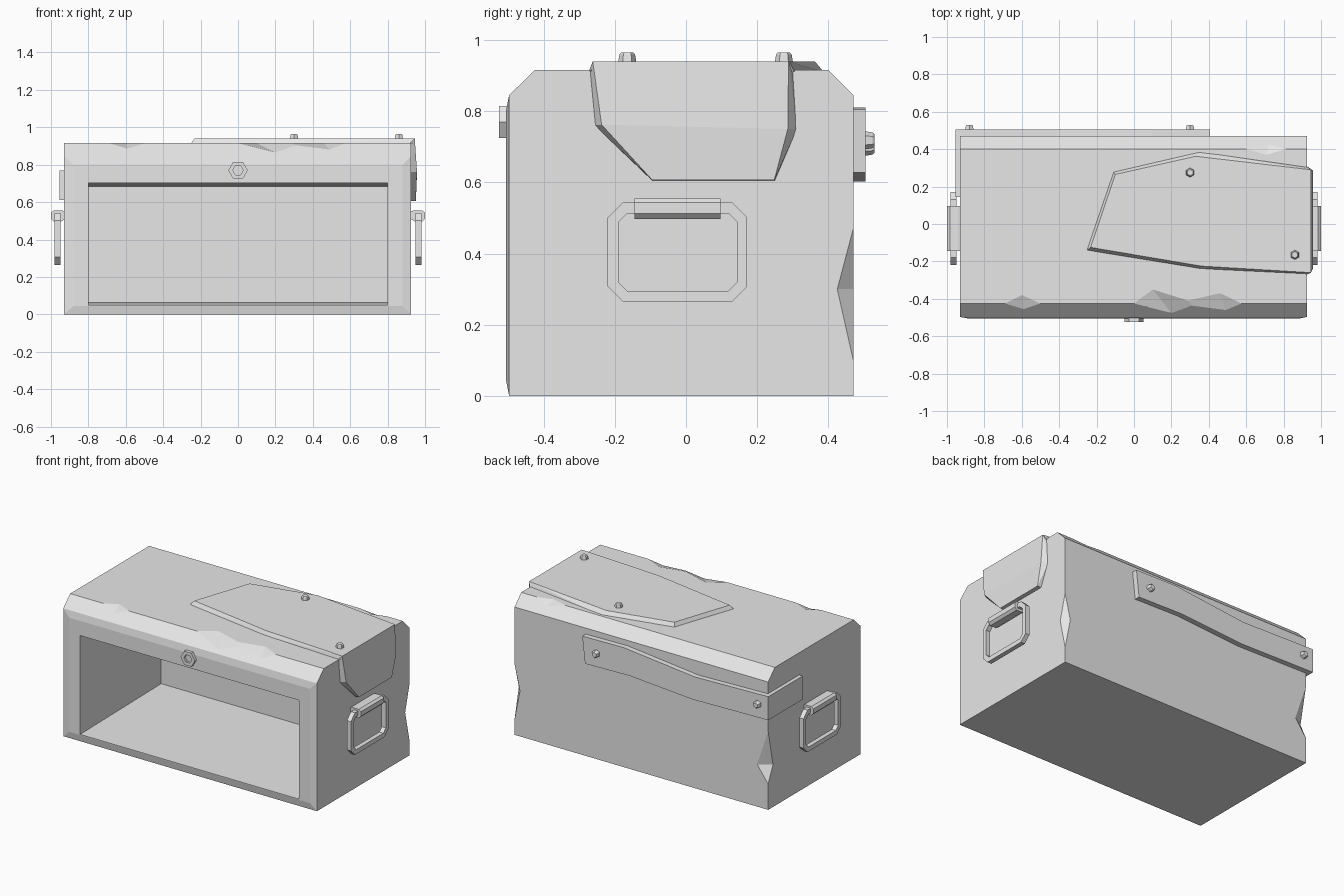
import bpy, bmesh, math
from mathutils import Vector

cube = bpy.data.objects.get("Cube")
if cube:
    bpy.data.objects.remove(cube, do_unlink=True)

GREY = (0.8, 0.8, 0.8, 1)
metal = bpy.data.materials.new("plain_grey")
metal.use_nodes = True
metal.diffuse_color = GREY
metal.node_tree.nodes["Principled BSDF"].inputs["Base Color"].default_value = GREY


def finish(name, bm):
    bmesh.ops.recalc_face_normals(bm, faces=bm.faces[:])
    mesh = bpy.data.meshes.new(name)
    bm.to_mesh(mesh)
    bm.free()
    mesh.materials.append(metal)
    obj = bpy.data.objects.new(name, mesh)
    bpy.context.collection.objects.link(obj)
    return obj


def hull(name, points):
    """Convex solid around the given points."""
    bm = bmesh.new()
    for p in points:
        bm.verts.new(p)
    res = bmesh.ops.convex_hull(bm, input=bm.verts[:])
    loose = [v for v in bm.verts if not v.link_faces]
    bmesh.ops.delete(bm, geom=loose, context='VERTS')
    bmesh.ops.dissolve_limit(bm, angle_limit=0.01, verts=bm.verts[:], edges=bm.edges[:])
    return finish(name, bm)


def loft(name, rings, cyclic=False):
    """Skin between matching rings, capped unless the rings close on themselves."""
    bm = bmesh.new()
    rows = [[bm.verts.new(p) for p in ring] for ring in rings]
    n = len(rows[0])
    pairs = list(zip(rows, rows[1:])) + ([(rows[-1], rows[0])] if cyclic else [])
    for a, b in pairs:
        for i in range(n):
            j = (i + 1) % n
            bm.faces.new((a[i], a[j], b[j], b[i]))
    if not cyclic:
        bm.faces.new(rows[0])
        bm.faces.new(rows[-1])
    return finish(name, bm)


def rect_y(x0, x1, z0, z1, y):
    return [(x0, y, z0), (x1, y, z0), (x1, y, z1), (x0, y, z1)]


def cut(target, cutter):
    mod = target.modifiers.new("cut", 'BOOLEAN')
    mod.operation = 'DIFFERENCE'
    mod.solver = 'EXACT'
    mod.object = cutter
    bpy.context.view_layer.objects.active = target
    with bpy.context.temp_override(object=target, active_object=target):
        bpy.ops.object.modifier_apply(modifier=mod.name)
    bpy.data.objects.remove(cutter, do_unlink=True)


# Case body: chamfered block with a slightly raised front
LEFT, RIGHT, BACK, FRONT = -0.93, 0.925, 0.47, -0.497
TOP, SHOULDER = 0.915, 0.845
profile = [(FRONT, 0), (BACK, 0), (BACK, SHOULDER), (0.4, TOP), (-0.425, TOP), (FRONT, SHOULDER)]
body = hull("case_body", [(x, y, z) for x in (LEFT, RIGHT) for y, z in profile]
            + rect_y(-0.88, 0.88, 0.045, 0.8, -0.506))

# Open front compartment
cut(body, loft("compartment_cutter", [rect_y(-0.8, 0.8, 0.047, 0.706, -0.6),
                                      rect_y(-0.8, 0.8, 0.05, 0.703, -0.506),
                                      rect_y(-0.8, 0.8, 0.062, 0.68, 0.34)]))

# Chips along the long top edges: start x, end x, top point, chamfer point
chips = [
    (-0.425, -0.69, -0.5, (-0.6, -0.38), (-0.59, -0.455, 0.886)),
    (-0.425, 0.0, 0.34, (0.1, -0.35), (0.2, -0.476, 0.865)),
    (-0.425, 0.22, 0.575, (0.46, -0.37), (0.49, -0.46, 0.881)),
    (0.4, 0.6, 0.81, (0.71, 0.37), (0.72, 0.425, 0.89)),
]
for y, x0, x1, inner, lower in chips:
    outside = (inner[0], y * 1.2, TOP + 0.1)
    cut(body, hull("chip_cutter", [(x0, y, TOP), (x1, y, TOP), (*inner, TOP), lower, outside]))

# Dents in the upright back corners
for x, z0, z1, zm, dx, dy in ((RIGHT, 0.1, 0.47, 0.3, -0.04, 0.045),
                              (LEFT, 0.17, 0.52, 0.28, 0.08, 0.05)):
    out = math.copysign(0.1, x)
    cut(body, hull("dent_cutter", [(x, BACK, z0), (x, BACK, z1), (x, BACK - dy, zm),
                                   (x + dx, BACK, zm), (x + out, BACK + 0.1, zm)]))

# Patch plate on the lid, folding down over the side
lid_base = [(-0.255, -0.142), (-0.11, 0.28), (0.35, 0.387), (0.93, 0.305), (0.93, -0.268), (0.35, -0.24)]
lid_face = [(-0.232, -0.125), (-0.1, 0.265), (0.33, 0.362), (0.945, 0.29), (0.945, -0.26), (0.36, -0.225)]
hull("lid_patch", [(x, y, 0.91) for x, y in lid_base] + [(x, y, 0.94) for x, y in lid_face])
side_base = [(-0.272, 0.915), (-0.257, 0.76), (-0.095, 0.605), (0.25, 0.605), (0.312, 0.75), (0.302, 0.915)]
side_face = [(0.945, -0.262, 0.94), (0.957, -0.237, 0.762), (0.951, -0.095, 0.607),
             (0.951, 0.248, 0.607), (0.957, 0.286, 0.75), (0.945, 0.288, 0.94)]
hull("side_patch", [(0.92, y, z) for y, z in side_base] + side_face)

# Strap plate on the back, wrapping round one corner
strap = [(0.405, 0.81), (0.02, 0.81), (-0.45, 0.765), (-0.955, 0.768),
         (-0.955, 0.612), (-0.4, 0.602), (0.05, 0.63), (0.385, 0.632)]
top_edge = [(0.405, 0.805), (0.1, 0.81), (-0.42, 0.755), (-0.955, 0.768)]
low_edge = [(-0.955, 0.612), (-0.4, 0.602), (0.06, 0.635), (0.385, 0.628)]
loft("back_strap", [[(x, y, z) for x, z in top_edge + low_edge] for y in (0.46, 0.505)])
loft("strap_wrap", [rect_y(-0.955, -0.92, 0.612, 0.768, y) for y in (0.145, 0.505)])


def hexagon(centre, axis, radius, height, turn=0.0):
    """Six points round an axis, lifted along it."""
    axis = Vector(axis)
    u = Vector((1, 0, 0))
    v = axis.cross(u)
    return [Vector(centre) + axis * height
            + radius * (u * math.cos(a) + v * math.sin(a))
            for a in (turn + i * math.pi / 3 for i in range(6))]


# Bolts holding the plates
bolts = [((0.3, 0.275, 0.935), (0, 0, 1)), ((0.86, -0.165, 0.935), (0, 0, 1)),
         ((0.3, 0.5, 0.718), (0, 1, 0)), ((-0.88, 0.5, 0.7), (0, 1, 0))]
for i, (centre, axis) in enumerate(bolts):
    loft(f"plate_bolt_{i + 1}", [hexagon(centre, axis, r, h, math.pi / 6)
                                 for r, h in ((0.026, 0), (0.022, 0.024), (0.017, 0.03))])

# Hollow nut above the compartment
loft("front_nut", [hexagon((0, -0.495, 0.77), (0, -1, 0), r, h)
                   for r, h in ((0.052, 0), (0.052, 0.03), (0.028, 0.03), (0.028, 0.015))])


def octagon(x, y0, y1, z0, z1, c):
    corners = [(y0 + c, z0), (y1 - c, z0), (y1, z0 + c), (y1, z1 - c),
               (y1 - c, z1), (y0 + c, z1), (y0, z1 - c), (y0, z0 + c)]
    return [(x, y, z) for y, z in corners]


# Carrying handles with their hinge sleeves
sleeve = [(0.92, 0.55), (0.94, 0.555), (0.985, 0.555), (1.0, 0.543),
          (1.0, 0.512), (0.985, 0.497), (0.945, 0.497), (0.92, 0.512)]
for s, side in ((1, "left"), (-1, "right")):
    outer = [octagon(s * x, -0.22, 0.172, 0.265, 0.543, 0.042) for x in (0.95, 0.98)]
    inner = [octagon(s * x, -0.19, 0.144, 0.295, 0.513, 0.025) for x in (0.98, 0.95)]
    loft(f"{side}_handle_ring", outer + inner, cyclic=True)
    loft(f"{side}_handle_hinge", [[(s * x, y, z) for x, z in sleeve] for y in (-0.145, 0.097)])
